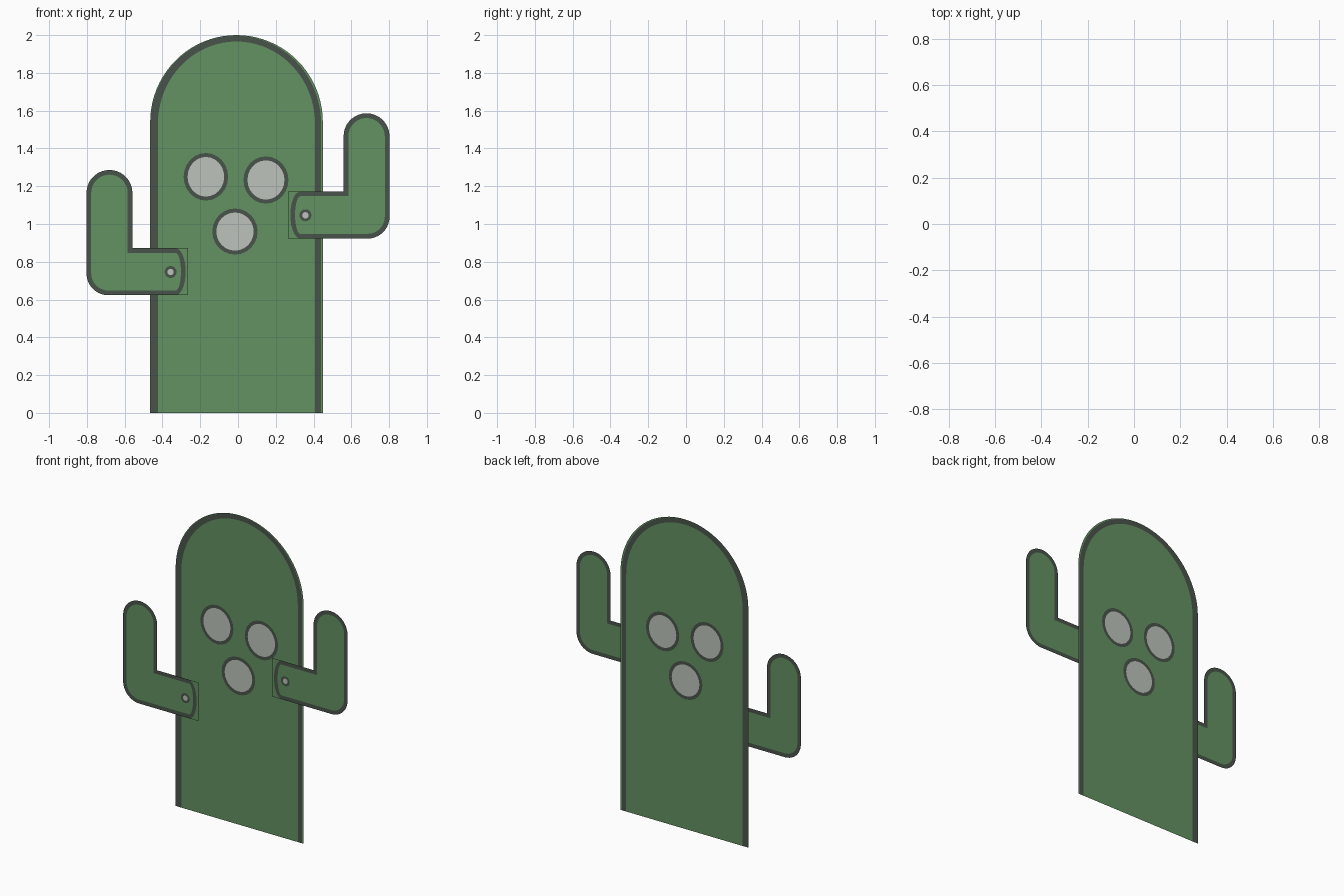
import bpy, bmesh, math
from mathutils import Vector
from mathutils.geometry import tessellate_polygon

if "Cube" in bpy.data.objects:
    bpy.data.objects.remove(bpy.data.objects["Cube"])


def material(name, rgb):
    m = bpy.data.materials.new(name)
    lin = [((c / 255 + 0.055) / 1.055) ** 2.4 for c in rgb]
    m.diffuse_color = (*lin, 1)
    m.use_nodes = True
    m.node_tree.nodes["Principled BSDF"].inputs["Base Color"].default_value = m.diffuse_color
    return m


MATS = [material("cactus_green", (99, 146, 98)),
        material("dark_outline", (73, 84, 74)),
        material("pale_grey", (188, 195, 187))]
GREEN, DARK, PALE = range(3)


def arc(cx, cz, rx, rz, a0, a1, n):
    """Points along an ellipse, angles in degrees, in the x-z plane."""
    return [(cx + rx * math.cos(math.radians(a0 + (a1 - a0) * i / n)),
             cz + rz * math.sin(math.radians(a0 + (a1 - a0) * i / n)))
            for i in range(n + 1)]


def oval(cx, cz, rx, rz, n=24):
    return arc(cx, cz, rx, rz, 0, 360, n)[:-1]


def flat_card(name, y, regions, sx=1, dz=0):
    """Flat sheet facing -y, made of regions: (material, [outline, *holes])."""
    bm = bmesh.new()
    for mat, loops in regions:
        loops = [[Vector((sx * x, y, z + dz)) for x, z in lp] for lp in loops]
        verts = [bm.verts.new(p) for lp in loops for p in lp]
        for tri in tessellate_polygon(loops):
            f = bm.faces.new([verts[i] for i in tri])
            f.material_index = mat
            f.normal_update()
            if f.normal.y > 0:
                f.normal_flip()
    bmesh.ops.remove_doubles(bm, verts=bm.verts[:], dist=1e-5)
    me = bpy.data.meshes.new(name)
    bm.to_mesh(me)
    bm.free()
    for m in MATS:
        me.materials.append(m)
    ob = bpy.data.objects.new(name, me)
    bpy.context.collection.objects.link(ob)
    return ob


# Body: domed sheet with a dark rim strip, two eyes and a mouth
def arch(x0, x1, spring, top):
    return ([(x0, 0)]
            + arc((x0 + x1) / 2, spring, (x1 - x0) / 2, top - spring, 180, 0, 40)
            + [(x1, 0)])


edge = arch(-0.465, 0.449, 1.54, 2.0)
rim_out = arch(-0.463, 0.440, 1.53, 1.997)
rim_in = arch(-0.424, 0.408, 1.53, 1.966)
spots = [(-0.170, 1.250, 0.118, 0.126),
         (0.148, 1.233, 0.119, 0.125),
         (-0.016, 0.960, 0.120, 0.122)]
rings = [oval(*s) for s in spots]
body = [(GREEN, [edge + rim_out[::-1]]),
        (DARK, [rim_out + rim_in[::-1]]),
        (GREEN, [rim_in] + rings)]
for (cx, cz, rx, rz), ring in zip(spots, rings):
    inner = oval(cx, cz, rx - 0.021, rz - 0.021)
    body += [(DARK, [ring, inner]), (PALE, [inner])]
flat_card("body", 0.0275, body)


# Arms: bent sheets pinned in front of the body
def shoulder(d):
    return arc(0.33, 1.0475, 0.053 - d, 0.1245 - d, 270, 90, 14)


def arm_outline(d):
    return (shoulder(d) + [(0.559 + d, 1.172 - d)]
            + arc(0.6805, 1.465, 0.1215 - d, 0.121 - d, 180, 0, 18)
            + arc(0.687, 1.038, 0.115 - d, 0.115 - d, 0, -90, 10))


outer, inner = arm_outline(0), arm_outline(0.025)
pin_out, pin_in = oval(0.357, 1.046, 0.032, 0.032, 16), oval(0.357, 1.046, 0.017, 0.017, 16)
arm = [(GREEN, [[(0.264, 0.923)] + shoulder(0) + [(0.264, 1.172)]]),
       (DARK, [outer, inner]),
       (GREEN, [inner, pin_out]),
       (DARK, [pin_out, pin_in]),
       (PALE, [pin_in])]
flat_card("right_arm", -0.0275, arm)
flat_card("left_arm", -0.0275, arm, sx=-1, dz=-0.3)
